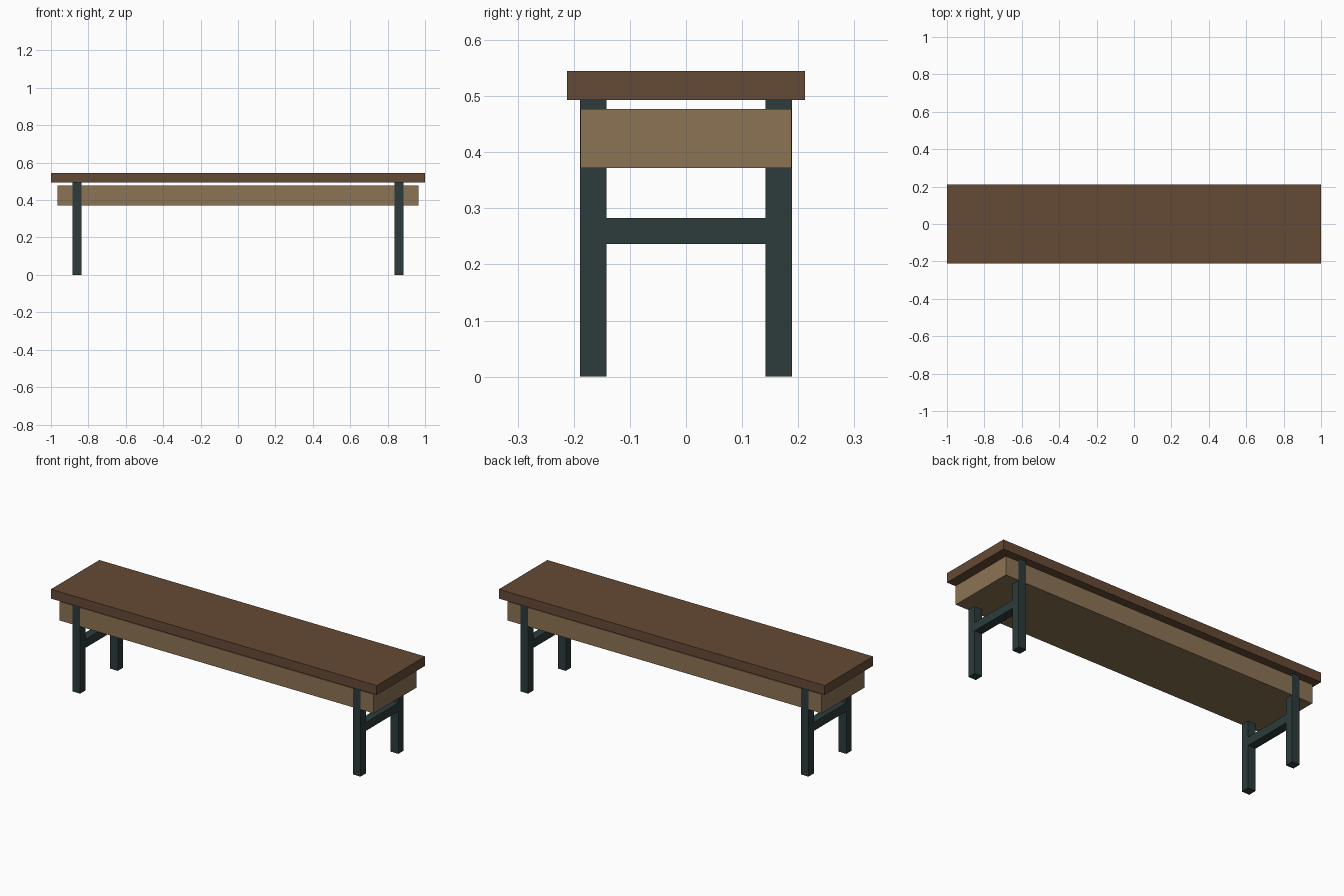
import bpy

if "Cube" in bpy.data.objects:
    bpy.data.objects.remove(bpy.data.objects["Cube"], do_unlink=True)


def material(name, rgb):
    """Flat material from 8-bit sRGB values."""
    linear = [((c / 255 + 0.055) / 1.055) ** 2.4 for c in rgb] + [1.0]
    mat = bpy.data.materials.new(name)
    mat.use_nodes = True
    mat.diffuse_color = linear
    mat.node_tree.nodes["Principled BSDF"].inputs["Base Color"].default_value = linear
    return mat


def box(name, low, high, mat):
    """Box spanning two opposite corners."""
    centre = [(a + b) / 2 for a, b in zip(low, high)]
    bpy.ops.mesh.primitive_cube_add(size=1, location=centre)
    obj = bpy.context.object
    obj.name = name
    obj.scale = [b - a for a, b in zip(low, high)]
    bpy.ops.object.transform_apply(location=False, rotation=False, scale=True)
    obj.data.materials.append(mat)
    return obj


dark_wood = material("dark wood", (101, 74, 53))
light_wood = material("light wood", (140, 115, 84))
metal = material("dark green metal", (45, 59, 59))

# Seat board and the apron box beneath it
box("seat", (-1, -0.212, 0.493), (1, 0.212, 0.545), dark_wood)
box("apron", (-0.965, -0.188, 0.372), (0.965, 0.188, 0.477), light_wood)

# Leg frames: two legs joined by a crossbar at each end
leg_x, half, outer, inner = 0.861, 0.0237, 0.189, 0.142
for side, sx in (("left", 1), ("right", -1)):
    x0, x1 = sx * leg_x - half, sx * leg_x + half
    box(f"front_{side}_leg", (x0, -outer, 0), (x1, -inner, 0.493), metal)
    box(f"back_{side}_leg", (x0, inner, 0), (x1, outer, 0.493), metal)
    box(f"{side}_crossbar", (x0, -inner, 0.236), (x1, inner, 0.283), metal)
